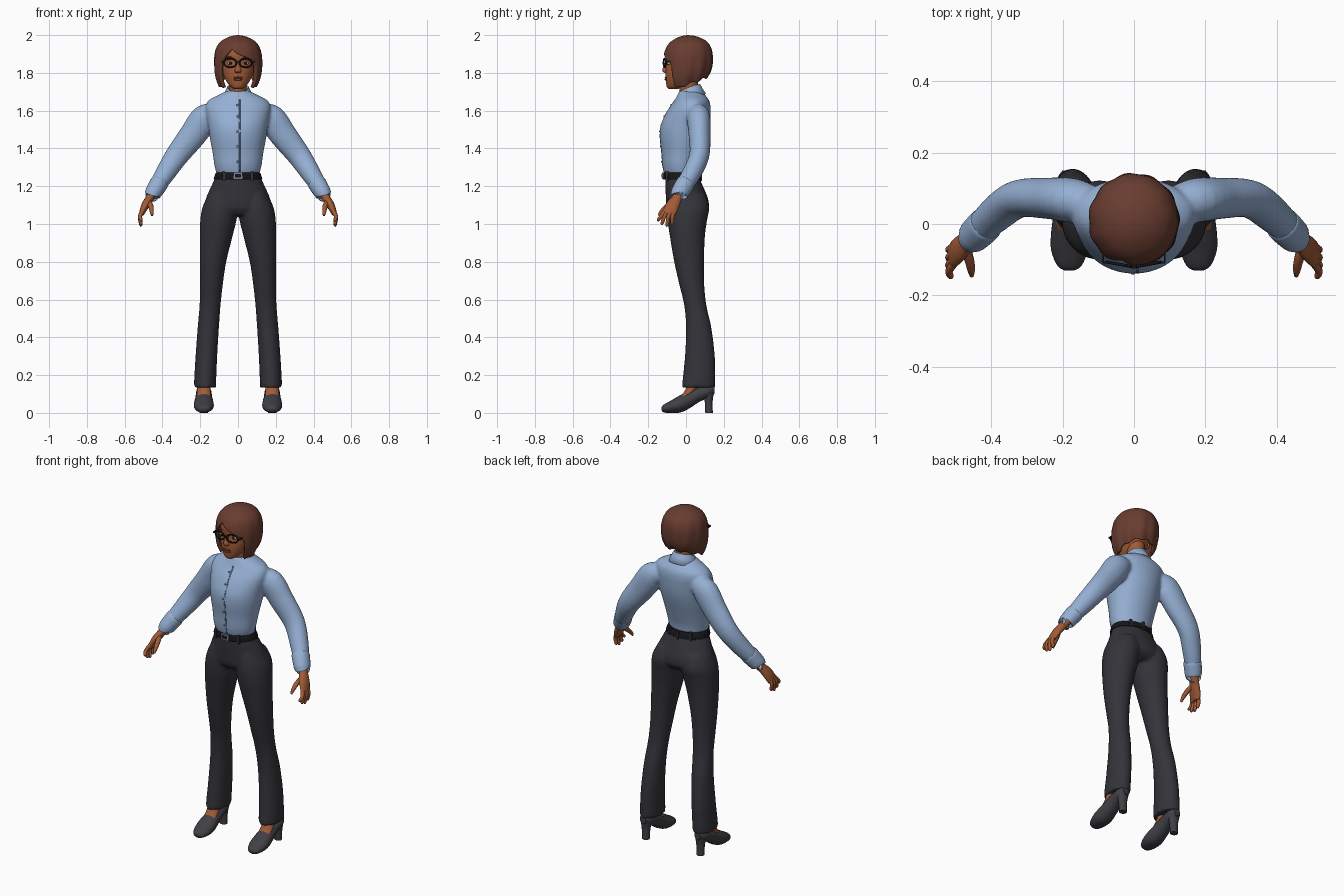
import bpy, bmesh, math
from mathutils import Vector, Matrix

if "Cube" in bpy.data.objects:
    bpy.data.objects.remove(bpy.data.objects["Cube"])

X, Y, Z = Vector((1, 0, 0)), Vector((0, 1, 0)), Vector((0, 0, 1))


def material(name, r, g, b):
    m = bpy.data.materials.new(name)
    m.diffuse_color = (r, g, b, 1)
    m.use_nodes = True
    m.node_tree.nodes["Principled BSDF"].inputs["Base Color"].default_value = m.diffuse_color
    return m


SKIN = material("skin", .36, .105, .038)
HAIR = material("hair_brown", .14, .046, .03)
SHIRT = material("shirt_blue", .30, .43, .65)
SEAM = material("shirt_seam", .13, .20, .33)
CLOTH = material("trouser_charcoal", .034, .033, .041)
SHOE = material("shoe_grey", .05, .05, .06)
BLACK = material("black", .008, .008, .01)
LIP = material("lip", .22, .055, .03)
WHITE = material("eye_white", .6, .55, .5)
METAL = material("buckle_metal", .2, .24, .3)


def finish(name, bm, mat, angle=50):
    bmesh.ops.recalc_face_normals(bm, faces=bm.faces)
    me = bpy.data.meshes.new(name)
    bm.to_mesh(me)
    bm.free()
    for p in me.polygons:
        p.use_smooth = True
    me.set_sharp_from_angle(angle=math.radians(angle))
    me.materials.append(mat)
    ob = bpy.data.objects.new(name, me)
    bpy.context.collection.objects.link(ob)
    return ob


def smooth_stations(st, sub):
    """Catmull-Rom interpolation of a list of stations."""
    out = []
    for i in range(len(st) - 1):
        p0, p1, p2, p3 = (st[max(i - 1, 0)], st[i], st[i + 1], st[min(i + 2, len(st) - 1)])
        for k in range(sub):
            t = k / sub
            out.append([.5 * (2 * b + (c - a) * t + (2 * a - 5 * b + 4 * c - d) * t * t
                              + (3 * b - a - 3 * c + d) * t ** 3) for a, b, c, d in zip(p0, p1, p2, p3)])
    return out + [list(st[-1])]


def loft(bm, stations, axes=None, n=24, sub=4):
    """Closed skin over ellipses (x, y, z, ra, rb); without axes they follow the path."""
    st = smooth_stations(stations, sub)
    rings = []
    for i, (x, y, z, a, b) in enumerate(st):
        if axes:
            u, v = axes
        else:
            t = (Vector(st[min(i + 1, len(st) - 1)][:3]) - Vector(st[max(i - 1, 0)][:3])).normalized()
            u = t.cross(Y).normalized()
            v = t.cross(u)
        rings.append([bm.verts.new(Vector((x, y, z)) + u * (a * math.cos(k * math.tau / n))
                                   + v * (b * math.sin(k * math.tau / n))) for k in range(n)])
    for r, s in zip(rings, rings[1:]):
        for k in range(n):
            bm.faces.new((r[k], r[(k + 1) % n], s[(k + 1) % n], s[k]))
    bm.faces.new(rings[0])
    bm.faces.new(rings[-1])


def part(name, mat, stations, **kw):
    bm = bmesh.new()
    loft(bm, stations, **kw)
    return finish(name, bm, mat)


def level(rows):
    """Horizontal stations from (z, half width, front y, back y)."""
    return [(0, (f + b) / 2, z, rx, (b - f) / 2) for z, rx, f, b in rows]


def fuse(ob, voxel):
    m = ob.modifiers.new("fuse", 'REMESH')
    m.mode, m.voxel_size, m.use_smooth_shade = 'VOXEL', voxel, True
    s = ob.modifiers.new("relax", 'SMOOTH')
    s.factor, s.iterations = .5, 4


def ball(name, mat, loc, size):
    bm = bmesh.new()
    bmesh.ops.create_uvsphere(bm, u_segments=16, v_segments=10, radius=1,
                              matrix=Matrix.Translation(loc) @ Matrix.Diagonal((*size, 1)))
    return finish(name, bm, mat)


def box(name, mat, loc, size):
    bm = bmesh.new()
    bmesh.ops.create_cube(bm, size=1, matrix=Matrix.Translation(loc) @ Matrix.Diagonal((*size, 1)))
    return finish(name, bm, mat)


def table(rows, x):
    for (a, p), (b, q) in zip(rows, rows[1:]):
        if x <= b:
            return p + (q - p) * max(0, x - a) / (b - a)
    return rows[-1][1]


SIDES = (("left", 1), ("right", -1))

# Shirt: torso and sleeves fused
TORSO = [(1.262, .113, -.114, .062), (1.31, .125, -.125, .068), (1.38, .135, -.13, .088),
         (1.46, .15, -.139, .112), (1.52, .158, -.135, .125), (1.58, .168, -.11, .13),
         (1.62, .172, -.085, .13), (1.655, .155, -.06, .122), (1.685, .10, -.045, .10), (1.705, .06, -.035, .08)]
bm = bmesh.new()
loft(bm, level(TORSO), axes=(X, Y), n=40)
for _, s in SIDES:
    loft(bm, [(s * x, y, z, a, b) for x, y, z, a, b in
              [(.12, .06, 1.585, .05, .05), (.175, .067, 1.56, .074, .062), (.24, .072, 1.47, .072, .058),
               (.325, .07, 1.36, .062, .053), (.39, .025, 1.26, .052, .05), (.445, -.028, 1.175, .04, .042)]])
fuse(finish("shirt", bm, SHIRT), .009)

# Cuffs
for side, s in SIDES:
    part(side + "_cuff", SHIRT, [(s * .415, 0, 1.22, .046, .046), (s * .42, -.005, 1.212, .049, .05),
                                 (s * .45, -.034, 1.163, .044, .047), (s * .453, -.036, 1.157, .038, .04)])

# Placket seam following the chest, with buttons
chest = [(r[0], r[2]) for r in TORSO]
bm = bmesh.new()
prev = None
for i in range(21):
    z = 1.275 + .385 * i / 20
    row = [bm.verts.new((x, table(chest, z) - .001, z)) for x in (.006, .012)]
    if prev:
        bm.faces.new((*prev, *row[::-1]))
    prev = row
seam = finish("placket_seam", bm, SEAM)
seam.modifiers.new("thick", 'SOLIDIFY').thickness = .006
for z in (1.33, 1.41, 1.49, 1.57, 1.63):
    ball("button", SEAM, (-.003, table(chest, z) - .001, z), (.006, .004, .006))

# Collar: folded band with two front points
bm = bmesh.new()
rows = []
for i in range(41):
    t = i / 40 * 2 - 1
    ring = []
    for gap, r, zf, zb in ((.62, .05, 1.675, 1.715), (.25, .056, 1.685, 1.742), (.4, .068, 1.665, 1.72), (.72, .088, 1.615, 1.69)):
        a = math.pi + t * (math.pi - gap)
        k = abs(t) ** 2
        ring.append(bm.verts.new((r * math.sin(a), .018 - r * math.cos(a), zb + (zf - zb) * k)))
    rows.append(ring)
for p, q in zip(rows, rows[1:]):
    for k in range(3):
        bm.faces.new((p[k], q[k], q[k + 1], p[k + 1]))
finish("collar", bm, SHIRT).modifiers.new("thick", 'SOLIDIFY').thickness = .009

# Trousers: hips and legs fused
bm = bmesh.new()
loft(bm, level([(1.27, .108, -.11, .06), (1.2, .142, -.109, .09), (1.13, .172, -.106, .118),
                (1.08, .178, -.10, .118), (1.045, .14, -.075, .085)]), axes=(X, Y), n=40)
for _, s in SIDES:
    loft(bm, [(s * (o + i) / 2, (f + b) / 2, z, (o - i) / 2, (b - f) / 2) for z, i, o, f, b in
              [(1.16, .02, .155, -.09, .10), (1.09, .003, .188, -.10, .123), (1.02, .008, .2, -.098, .112),
               (.93, .03, .203, -.085, .1), (.8, .062, .202, -.063, .096), (.68, .08, .201, -.036, .097),
               (.57, .092, .204, -.01, .108), (.45, .101, .214, 0, .135), (.3, .11, .225, -.006, .153),
               (.18, .115, .232, -.018, .155), (.135, .116, .233, -.022, .155)]], axes=(X, Y))
fuse(finish("trousers", bm, CLOTH), .009)

# Belt, loops and buckle
part("belt", BLACK, level([(1.237, .126, -.119, .078), (1.24, .129, -.122, .081),
                           (1.27, .118, -.12, .07), (1.273, .115, -.117, .067)]), axes=(X, Y), n=40, sub=2)
for x, y in ((.075, -.1), (-.075, -.1), (.07, .055), (-.07, .055), (0, .078)):
    box("belt_loop", CLOTH, (x, y, 1.253), (.012, .016, .05))
box("buckle", METAL, (0, -.122, 1.256), (.05, .01, .034))
box("buckle_inset", BLACK, (0, -.126, 1.256), (.032, .006, .018))

# Heeled shoes and feet
for side, s in SIDES:
    x = s * .181
    part(side + "_shoe", SHOE, [(x, y, (lo + hi) / 2, w, (hi - lo) / 2) for y, lo, hi, w in
         [(-.13, .014, .03, .014), (-.117, .002, .044, .034), (-.075, 0, .068, .051), (-.03, .002, .094, .052),
          (.02, .025, .118, .046), (.07, .058, .138, .042), (.12, .08, .148, .038), (.15, .1, .145, .02)]], axes=(X, Z))
    part(side + "_heel", SHOE, [(x, .118, .11, .034, .03), (x, .12, .06, .025, .021), (x, .122, 0, .022, .02)], axes=(X, Y))
    part(side + "_foot", SKIN, [(x, -.012, .085, .036, .02), (x, .025, .12, .036, .03), (x, .065, .2, .034, .036)], axes=(X, Y))

# Hands: palm, four fingers and thumb
for side, s in SIDES:
    bm = bmesh.new()
    loft(bm, [(s * .44, -.025, 1.18, .024, .028), (s * .465, -.045, 1.14, .022, .027), (s * .49, -.07, 1.1, .021, .036),
              (s * .508, -.088, 1.06, .015, .036), (s * .51, -.09, 1.045, .008, .03)], n=16)
    for y0, y1, z1 in ((-.112, -.146, 1.015), (-.097, -.126, .997), (-.08, -.1, .988), (-.064, -.073, .998)):
        loft(bm, [(s * .505, y0, 1.07, .011, .011), (s * .519, (y0 + y1) / 2 - .003, 1.04, .0105, .0105),
                  (s * .514, y1, z1 + .008, .009, .009), (s * .511, y1, z1, .004, .004)], n=10)
    loft(bm, [(s * .475, -.06, 1.125, .014, .014), (s * .462, -.1, 1.095, .014, .013),
              (s * .457, -.128, 1.068, .011, .011), (s * .455, -.145, 1.045, .006, .006)], n=10)
    finish(side + "_hand", bm, SKIN)

# Head, neck, ears and face
part("neck", SKIN, [(0, .022, 1.64, .047, .05), (0, .015, 1.7, .045, .048), (0, .01, 1.8, .05, .055)], axes=(X, Y))
part("head", SKIN, level([(1.714, .018, -.088, -.045), (1.724, .036, -.101, -.02), (1.75, .058, -.106, .02),
                          (1.785, .076, -.109, .06), (1.82, .085, -.108, .085), (1.855, .088, -.104, .1),
                          (1.9, .09, -.108, .105), (1.94, .074, -.09, .085), (1.965, .04, -.05, .05)]), axes=(X, Y), n=32)
part("nose", SKIN, [(0, -.1, 1.862, .008, .008), (0, -.106, 1.838, .010, .012), (0, -.111, 1.812, .018, .015),
                    (0, -.106, 1.8, .012, .008)], axes=(X, Y), n=16)
for z, h in ((1.775, .005), (1.765, .006)):
    ball("lip", LIP, (0, -.106, z), (.025, .007, h))
for side, s in SIDES:
    ball(side + "_ear", SKIN, (s * .09, .005, 1.835), (.01, .02, .032))
    ball(side + "_eye", WHITE, (s * .039, -.09, 1.851), (.017, .009, .009))
    ball(side + "_iris", BLACK, (s * .039, -.097, 1.851), (.008, .005, .008))
    ball(side + "_brow", HAIR, (s * .042, -.095, 1.882), (.024, .007, .004))

# Glasses: rims, bridge and temples
for side, s in SIDES:
    bm = bmesh.new()
    loop = [(s * .041 + .033 * math.cos(a), -.113 + .006 * math.cos(a) * s, 1.853 + .023 * math.sin(a))
            for a in (k * math.tau / 28 for k in range(28))]
    centre = Vector((s * .041, -.113, 1.853))
    rings = []
    for p in map(Vector, loop):
        d = (p - centre).normalized()
        rings.append([bm.verts.new(p + d * (.0045 * math.cos(q)) + Y * (.0045 * math.sin(q)))
                      for q in (k * math.tau / 8 for k in range(8))])
    for i in range(28):
        for k in range(8):
            r, t = rings[i], rings[(i + 1) % 28]
            bm.faces.new((r[k], r[(k + 1) % 8], t[(k + 1) % 8], t[k]))
    finish(side + "_rim", bm, BLACK)
    box(side + "_temple", BLACK, (s * .086, -.055, 1.858), (.005, .11, .008))
    box(side + "_hinge", BLACK, (s * .08, -.108, 1.858), (.014, .006, .008))
box("glasses_bridge", BLACK, (0, -.118, 1.858), (.018, .006, .006))

# Bob hair: wrapped sheet, open at the face, with a swept fringe and soft locks
PROFILE = [(0, 0), (.015, .24), (.06, .5), (.15, .77), (.28, .93), (.45, 1), (.68, 1), (.86, .93), (1, .8)]
OPEN_R = [(0, -.3), (.25, -.3), (.33, 0), (.42, .5), (.53, .83), (1, .93)]
OPEN_L = [(0, .3), (.25, .3), (.3, .42), (.4, .62), (.53, .83), (1, .93)]
bm = bmesh.new()
rows = []
for f, r in smooth_stations(PROFILE, 4):
    a0, a1 = table(OPEN_R, f), math.tau - table(OPEN_L, f)
    row = []
    for k in range(73):
        a = a0 + (a1 - a0) * k / 72
        rr = r * (1 + .016 * math.cos(11 * a + 2 * f) * min(1, 2 * f))
        h = .262 + .038 * math.cos(a) + .006 * math.cos(9 * a) * f
        row.append(bm.verts.new((.126 * rr * math.sin(a), .01 - .131 * rr * math.cos(a), 2 - h * f)))
    rows.append(row)
for p, q in zip(rows, rows[1:]):
    for k in range(72):
        bm.faces.new((p[k], p[k + 1], q[k + 1], q[k]))
bmesh.ops.remove_doubles(bm, verts=bm.verts, dist=.0004)
hair = finish("hair", bm, HAIR)
m = hair.modifiers.new("thick", 'SOLIDIFY')
m.thickness, m.offset = .018, -1
